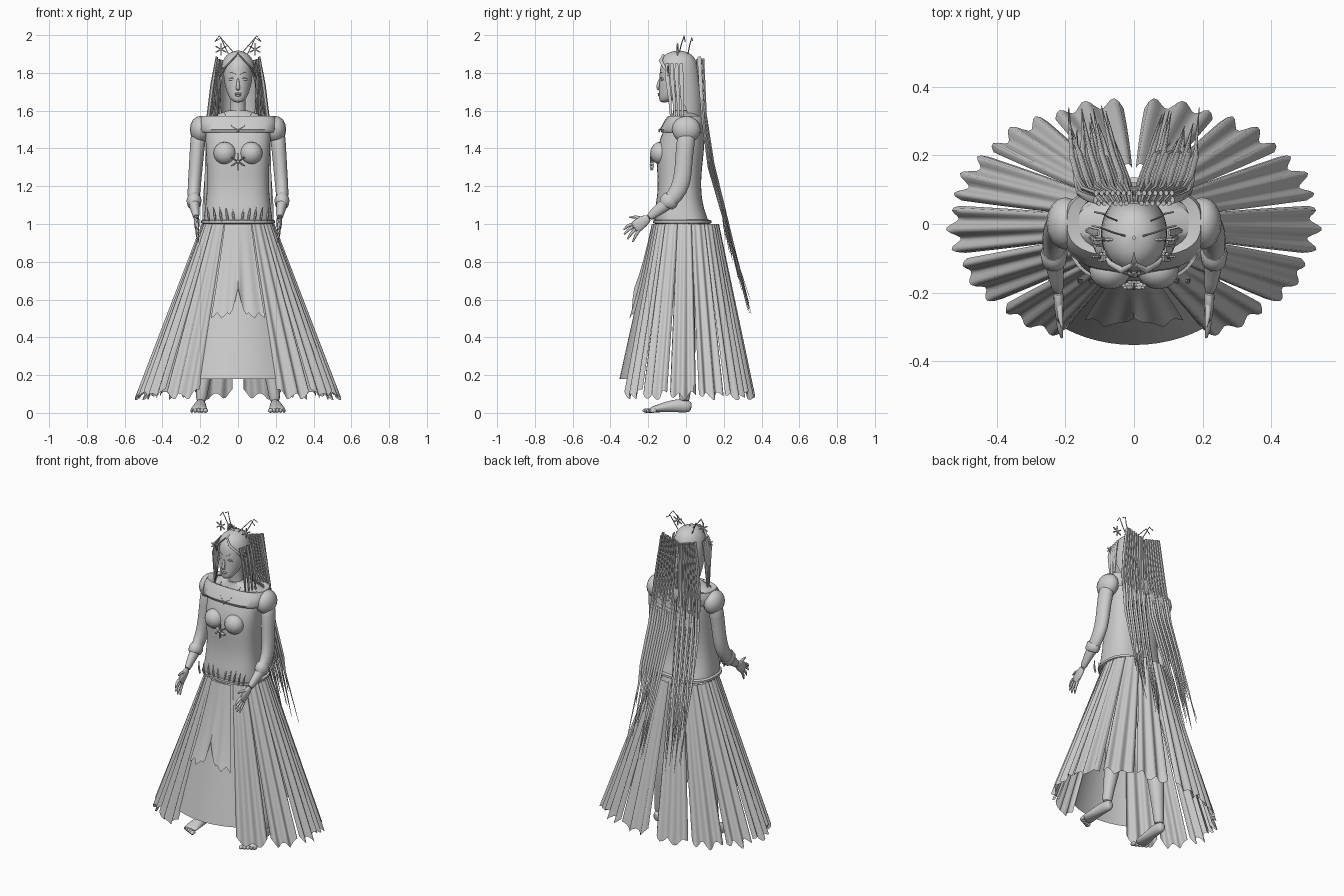
import bpy, math, random
from mathutils import Vector
random.seed(4)
pi = math.pi

def grid(name, rows, closed=False, cap=False, sub=0, sharp=50):
    """Mesh from rows of equal point count."""
    n = len(rows[0])
    verts = [tuple(p) for r in rows for p in r]
    faces = []
    for i in range(len(rows) - 1):
        for j in range(n if closed else n - 1):
            k = (j + 1) % n
            faces.append((i*n + j, i*n + k, i*n + n + k, i*n + n + j))
    if cap:
        faces.append(tuple(reversed(range(n))))
        faces.append(tuple(range(len(verts) - n, len(verts))))
    me = bpy.data.meshes.new(name)
    me.from_pydata(verts, [], faces)
    ob = bpy.data.objects.new(name, me)
    bpy.context.collection.objects.link(ob)
    if sub:
        ob.modifiers.new("smooth", 'SUBSURF').levels = sub
        ob.modifiers["smooth"].render_levels = sub
    bpy.context.view_layer.objects.active = ob
    bpy.ops.object.select_all(action='DESELECT')
    ob.select_set(True)
    bpy.ops.object.shade_smooth_by_angle(angle=math.radians(sharp))
    return ob

def ring(z, rx, y0, y1, p=2, n=28, cx=0, a=0):
    """Horizontal superellipse, starting at the front; a = opening half-angle."""
    out = []
    for j in range(n):
        t = 2*pi*j/n if a is 0 else a + (2*pi - 2*a)*j/(n - 1)
        s, c = math.sin(t), -math.cos(t)
        f = lambda v: math.copysign(abs(v)**(2/p), v)
        out.append((cx + rx*f(s), (y0+y1)/2 + (y1-y0)/2*f(c), z))
    return out

def tube(name, pts, n=10, ref=(1, 0, 0), sub=0):
    """Tube along (x, y, z, width along ref, thickness) points."""
    ps = [Vector(p[:3]) for p in pts]
    rows = []
    for i, p in enumerate(ps):
        t = (ps[min(i+1, len(ps)-1)] - ps[max(i-1, 0)]).normalized()
        a = t.cross(Vector(ref)).normalized()
        b = a.cross(t)
        rows.append([p + b*pts[i][3]*math.cos(2*pi*j/n) + a*pts[i][-1]*math.sin(2*pi*j/n) for j in range(n)])
    return grid(name, rows, True, True, sub)

def ball(name, loc, r, seg=16):
    bpy.ops.mesh.primitive_uv_sphere_add(segments=seg, ring_count=seg//2, radius=1, location=loc)
    ob = bpy.context.object
    ob.name, ob.scale = name, r
    bpy.ops.object.shade_smooth()
    return ob

def flower(name, c, r, stretch=1):
    """Six pointed petals facing the front."""
    for k in range(6):
        a = pi/2 + k*pi/3
        d = lambda q: (c[0] + q*r*math.cos(a), c[1], c[2] + q*r*math.sin(a)*stretch)
        tube(name + "_petal", [(*d(.1), .003, .003), (*d(.6), .2*r, .004), (*d(.75), .09*r, .004),
                               (*d(.85), .16*r, .004), (*d(1), .001, .001)], 6, (0, 1, 0))
    ball(name + "_centre", c, (r*.25, .007, r*.25), 8)

def skirt_pt(theta, z, off=0):
    f = (1 - z)/.93
    return ((.19 + .345*f + off)*math.sin(theta), -(.175 + .185*f + off)*math.cos(theta), z)

# Skirt: six pleated strips a side with ragged hems
for s in (1, -1):
    for k in range(6):
        mid = math.radians(22.5 + 25.9*(k + .5))
        rows = []
        for i in range(15):
            v = i/14
            half = math.radians(13.3 - 1.7*v)
            row = []
            for j in range(19):
                u = j/9 - 1
                hem = .085 + .018*math.cos(u*7 + k) + .025*u*u
                z = 1 + (hem - 1)*v
                off = (.003 + .012*v)*math.cos(u*pi*2.5) - .012*abs(u)**6
                row.append(skirt_pt(s*(mid + half*u), z, off))
            rows.append(row)
        grid("skirt_strip", rows, sharp=70)

# Front panel and split apron over it
rows = []
for i in range(9):
    z = 1 - .82*i/8
    rows.append([skirt_pt(math.radians(24)*(j/6 - 1), z, .022*(1 - z)*(1 - (j/6 - 1)**2) - .004) for j in range(13)])
grid("skirt_front_panel", rows)
rows = []
for i in range(13):
    v, row = i/12, []
    for j in range(21):
        u = j/10 - 1
        hem = .515 + .13*max(0, 1 - abs(u)*3.2) + .015*math.cos(u*16)
        row.append(skirt_pt(math.radians(21)*u, 1 + (hem - 1)*v, .006 + .02*v**3 + .006*v*math.cos(u*11)))
    rows.append(row)
grid("apron", rows, sharp=70)

# Tunic with gathered hem, chest and off-shoulder band
prof = [(1.0, .185, -.16, .12), (1.03, .182, -.17, .115), (1.08, .175, -.165, .095), (1.16, .165, -.15, .08),
        (1.25, .163, -.15, .08), (1.34, .168, -.158, .09), (1.42, .172, -.15, .098), (1.5, .175, -.118, .1), (1.56, .17, -.09, .085)]
grid("tunic", [ring(*q, p=2.7, n=32) for q in prof], True, False, 1)
grid("neckline_band", [ring(z, r, a, b, 2.8, 32) for z, r, a, b in
     [(1.485, .195, -.13, .1), (1.5, .205, -.137, .108), (1.545, .205, -.115, .11), (1.572, .195, -.095, .105), (1.565, .16, -.08, .09)]], True)
grid("shoulders", [ring(z, r, a, b, 2.2) for z, r, a, b in
     [(1.5, .185, -.1, .09), (1.56, .17, -.085, .08), (1.585, .1, -.07, .06), (1.6, .055, -.07, .035)]], True, True)
grid("waist_belt", [ring(z, r, -.15 - (r - .17), .11 + (r - .17), 2.6, 36) for z, r in
     [(1.0, .18), (1.005, .195), (1.018, .195), (1.023, .18)]], True)
for s in (1, -1):
    ball("chest", (s*.07, -.135, 1.375), (.06, .055, .06))
    # Gathered folds at the tunic hem
    for k in range(5):
        x = s*(.02 + k*.033)
        tube("hem_fold", [(x, -.165, 1.015, .004, .006), (x + s*.006, -.168, 1.05, .007, .006), (x + s*.012, -.158, 1.09, .001, .001)], 6)

# Arms, sleeves and hands
for s in (1, -1):
    ball("puff_sleeve", (s*.2, .002, 1.5), (.055, .076, .072))
    tube("arm", [(s*x, y, z, a, b) for x, y, z, a, b in
         [(.205, .01, 1.5, .045, .05), (.215, -.005, 1.42, .04, .05), (.222, -.012, 1.32, .038, .046),
          (.23, -.02, 1.22, .036, .05), (.235, -.055, 1.15, .034, .046), (.232, -.11, 1.1, .03, .036),
          (.225, -.165, 1.06, .02, .026), (.22, -.2, 1.03, .018, .022)]], 14, sub=1)
    tube("cuff", [(s*.234, -.075, 1.135, .034, .045), (s*.233, -.085, 1.125, .04, .05), (s*.232, -.105, 1.107, .037, .046),
                  (s*.231, -.11, 1.1, .03, .036)], 14)
    tube("palm", [(s*.22, -.19, 1.037, .016, .02), (s*.219, -.225, 1.015, .016, .033), (s*.217, -.265, .985, .014, .038),
                  (s*.216, -.275, .978, .008, .03)], 10, sub=1)
    for y0, z0, y1, z1 in [(-.285, 1.0, -.33, .97), (-.28, .985, -.328, .945), (-.268, .972, -.31, .92), (-.25, .965, -.282, .905), (-.235, 1.03, -.3, 1.035)]:
        ym, zm = (y0 + y1)/2, (z0 + z1)/2 + .005
        tube("finger", [(s*.217, y0, z0, .009, .009), (s*.215, ym, zm, .008, .008), (s*.21, y1, z1, .004, .004)], 8)

# Legs and bare feet
for s in (1, -1):
    tube("leg", [(s*x, y, z, r, r) for x, y, z, r in
         [(.09, -.01, 1.0, .08), (.1, -.01, .85, .08), (.13, -.01, .55, .055), (.15, 0, .42, .052),
          (.165, .005, .3, .05), (.19, -.008, .12, .03), (.197, -.008, .05, .032)]], 14, sub=1)
    tube("foot", [(s*.195, .03, .03, .014, .022), (s*.196, .012, .034, .028, .034), (s*.198, -.04, .04, .03, .038),
                  (s*.202, -.1, .032, .036, .03), (s*.207, -.17, .02, .046, .018), (s*.208, -.195, .014, .042, .011)], 12, sub=1)
    for k in range(5):
        ball("toe", (s*(.172 + k*.018), -.21 + .009*k, .012), (.014 - .0015*k, .02, .012), 10)

# Head, neck and face
grid("head", [ring(*q) for q in [(1.643, .016, -.132, -.095), (1.655, .036, -.143, -.07), (1.68, .052, -.144, -.03),
     (1.71, .064, -.143, 0), (1.75, .073, -.142, .03), (1.79, .078, -.14, .05), (1.84, .077, -.137, .053),
     (1.88, .062, -.115, .04), (1.905, .03, -.07, .005)]], True, True, 1)
tube("neck", [(0, -.015, 1.56, .055, .05), (0, -.02, 1.6, .04, .042), (0, -.035, 1.7, .04, .045)], 16)
tube("nose", [(0, -.136, 1.775, .006, .006), (0, -.148, 1.735, .009, .01), (0, -.15, 1.718, .014, .01), (0, -.138, 1.708, .008, .006)], 8, sub=1)
ball("upper_lip", (0, -.142, 1.69), (.02, .008, .005))
ball("lower_lip", (0, -.141, 1.681), (.016, .008, .006))
for s in (1, -1):
    ball("eye", (s*.032, -.122, 1.765), (.017, .012, .008))
    tube("eyelid", [(s*.014, -.136, 1.765, .002, .002), (s*.032, -.133, 1.775, .003, .003), (s*.053, -.113, 1.768, .002, .002)], 6, (0, 1, 0))
    tube("eyebrow", [(s*.012, -.139, 1.793, .002, .002), (s*.035, -.13, 1.803, .003, .003), (s*.06, -.1, 1.795, .001, .001)], 6, (0, 1, 0))

# Hair cap parted around the face
grid("hair_cap", [ring(z, r, a, b, 2, 33, 0, math.radians(op) + 1e-4) for z, r, a, b, op in
     [(1.57, .09, -.11, .085, 105), (1.62, .094, -.11, .088, 95), (1.68, .096, -.12, .085, 80), (1.75, .098, -.135, .078, 68),
      (1.82, .095, -.148, .068, 47), (1.865, .083, -.138, .055, 25), (1.895, .062, -.115, .035, 4), (1.912, .035, -.085, .005, 0), (1.918, .004, -.045, -.035, 0)]],
     sub=1)

# Long back strands, front locks and side hair
for s in (1, -1):
    for k in range(14):
        f = k/13
        low = .52 + .4*random.random()**1.5
        y = .35 - (low - .5)*.32 + random.uniform(-.01, .01)
        x = .085 + .1*f + random.uniform(-.012, .012)
        w = .0085
        tube("back_hair_strand", [(s*(.006 + .104*f), .06 + .03*(k % 2), 1.845 + .03*f, w*.8, .008),
             (s*(.01 + .135*f), .092 + .012*(k % 2), 1.58, w*1.1, .007), (s*(.018 + .145*f), .125 + .01*(k % 3), 1.32, w*1.1, .006),
             (s*(.04 + .14*f), .185 + .01*(k % 3), 1.08, w, .005),
             (s*(.5*(x + .04 + .14*f)), .185 + (y - .185)*.55, 1.08 + (low - 1.08)*.5, w*.6, .004), (s*x, y, low, .001, .001)], 6)
    for k in range(4):
        tube("front_lock", [(s*(.085 + .006*k), -.1 + .025*k, 1.85, .003, .01), (s*(.102 + .005*k), -.1 + .025*k, 1.78, .006, .013),
             (s*(.106 + .008*k), -.085 + .022*k, 1.66, .005, .01), (s*(.108 + .01*k), -.08 + .02*k, 1.57, .003, .006)], 6)
    tube("side_hair", [(s*.112, .07, 1.885, .006, .012), (s*.135, .078, 1.74, .011, .012), (s*.158, .09, 1.56, .01, .01),
                       (s*.165, .12, 1.3, .01, .006), (s*.178, .2, 1.02, .006, .004), (s*.19, .34, .6, .001, .001)], 6)
    tube("fringe", [(s*.006, -.118, 1.897, .006, .004), (s*.035, -.135, 1.865, .01, .006), (s*.07, -.115, 1.83, .009, .006),
                    (s*.093, -.08, 1.78, .003, .003)], 6, (0, 1, 0))

# Hair ornaments: flowers, beads and twigs
for s in (1, -1):
    flower("hair_flower", (s*.09, -.045, 1.925), .034)
    flower("side_flower", (s*.1, -.095, 1.815), .025)
    for k in range(4):
        ball("hair_bead", (s*.103, -.1, 1.785 - k*.014), (.005, .005, .005), 8)
    twig = lambda *q: tube("hair_twig", [(s*x, y, z, .0028, .0028) for x, y, z in q], 6, (0, 1, 0))
    twig((.025, -.035, 1.91), (.06, -.025, 1.95), (.1, -.01, 1.996), (.122, -.005, 1.965))
    twig((.05, .01, 1.9), (.075, .02, 1.95), (.09, .03, 1.985), (.115, .035, 1.97))

# Necklace and snowflake brooch
for s in (1, -1):
    tube("necklace", [(s*.07, -.07, 1.585, .002, .002), (s*.055, -.108, 1.55, .002, .002), (s*.03, -.128, 1.515, .002, .002), (0, -.138, 1.5, .002, .002)], 6, (0, 1, 0))
ball("pendant", (0, -.142, 1.495), (.006, .005, .01), 8)
flower("brooch", (0, -.185, 1.33), .036, 1.3)
flower("brooch_outer", (0, -.178, 1.33), .042, 1.1)
